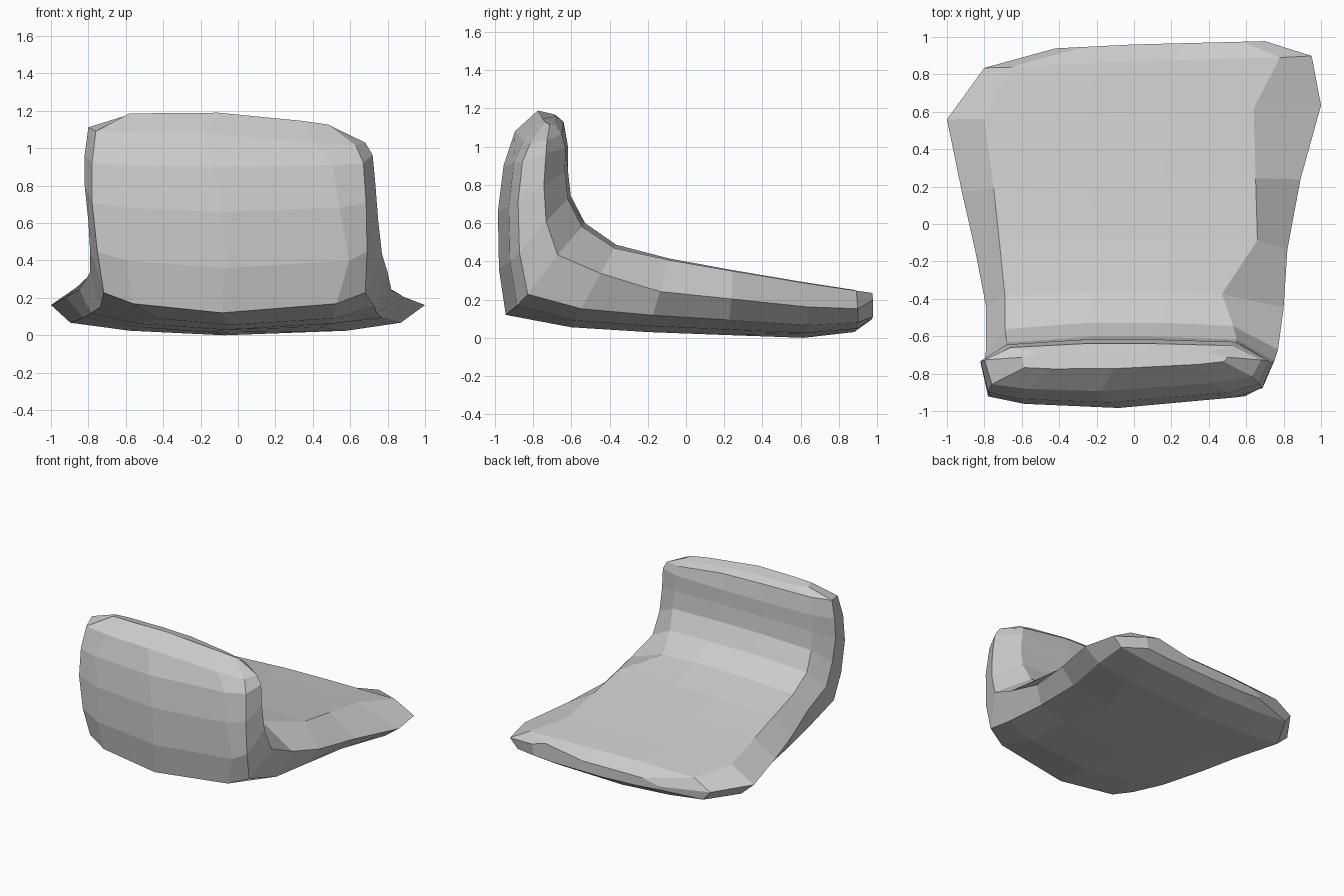
import bpy, bmesh, random
from mathutils import Vector

random.seed(4)

# Stations along the L: inner (y, z), outer (y, z), left x, right x,
# inner-face inset left / right, lower-edge inset, outer-face inset
stations = [
    (0.96, 0.18, 0.96, 0.09, -0.42, 0.70, 0.15, 0.12, 0.02, 0.20),
    (0.87, 0.26, 0.88, 0.03, -0.80, 0.95, 0.14, 0.17, 0.07, 0.40),
    (0.60, 0.305, 0.62, 0.00, -1.00, 1.00, 0.20, 0.36, 0.13, 0.45),
    (0.23, 0.37, 0.20, 0.015, -0.92, 0.89, 0.17, 0.24, 0.12, 0.42),
    (-0.08, 0.43, -0.20, 0.03, -0.85, 0.82, 0.13, 0.16, 0.08, 0.35),
    (-0.36, 0.495, -0.60, 0.055, -0.79, 0.80, 0.10, 0.33, 0.07, 0.32),
    (-0.52, 0.61, -0.94, 0.12, -0.79, 0.77, 0.10, 0.24, 0.09, 0.26),
    (-0.595, 0.75, -0.975, 0.36, -0.80, 0.75, 0.12, 0.20, 0.06, 0.20),
    (-0.61, 0.88, -0.98, 0.66, -0.82, 0.735, 0.14, 0.18, 0.05, 0.20),
    (-0.61, 1.00, -0.95, 0.90, -0.82, 0.72, 0.14, 0.18, 0.05, 0.22),
    (-0.635, 1.13, -0.89, 1.08, -0.80, 0.68, 0.14, 0.16, 0.05, 0.22),
    (-0.68, 1.165, -0.77, 1.19, -0.60, 0.50, 0.10, 0.10, 0.02, 0.16),
]


def ring(i, s):
    """Cross-section: slightly dished inner face, bevelled sides, bulged outer face."""
    inner, outer = Vector((0, s[0], s[1])), Vector((0, s[2], s[3]))
    xl, xr, in_l, in_r, low, out = s[4:]
    w = xr - xl
    seat = i < 5
    dish = 0.04 if seat else 0.02
    bulge = 0.92 if i < 6 else 0.90
    side = 0.47 if seat else 0.36
    # (x, fraction from inner to outer face)
    section = [
        (xl + in_l, 0.10), (xl + 0.37 * w, dish), (xl + 0.6 * w, dish),
        (xr - in_r, 0.06), (xr, side), (xr - low, 0.78),
        (xr - out, bulge), (xl + 0.45 * w, 1.0), (xl + out, bulge),
        (xl + low * 0.8, 0.78), (xl, side),
    ]
    pts = []
    for k, (x, f) in enumerate(section):
        p = inner.lerp(outer, f)
        p.x = x
        if i < 4:                      # rear edge runs askew
            p.y += 0.05 * x * (1 if x < 0 else 0.5)
        elif i > 5 and 5 <= k <= 9:    # front face runs askew
            p.y += 0.03 * x
        if i > 9 and x > 0:            # top slopes down to the right
            p.z -= 0.12 * x
        if i == 0 and k in (3, 4):     # raised rear right corner
            p.z += 0.06
        # Small irregularity on the broad faces
        if k in (1, 2, 6, 7, 8) and 0 < i < len(stations) - 1:
            p.x += random.uniform(-0.05, 0.05)
        pts.append(p)
    return pts


# Hewn L-shaped seat, lofted through the cross-sections
bm = bmesh.new()
rings = [[bm.verts.new(p) for p in ring(i, s)] for i, s in enumerate(stations)]
n = len(rings[0])
for a, b in zip(rings, rings[1:]):
    for k in range(n):
        m = (k + 1) % n
        bm.faces.new((a[k], a[m], b[m], b[k]))
bm.faces.new(rings[0])
bm.faces.new(rings[-1])
bmesh.ops.recalc_face_normals(bm, faces=bm.faces)
mesh = bpy.data.meshes.new("stone_seat")
bm.to_mesh(mesh)
bm.free()
seat = bpy.data.objects.new("stone_seat", mesh)
bpy.context.collection.objects.link(seat)
